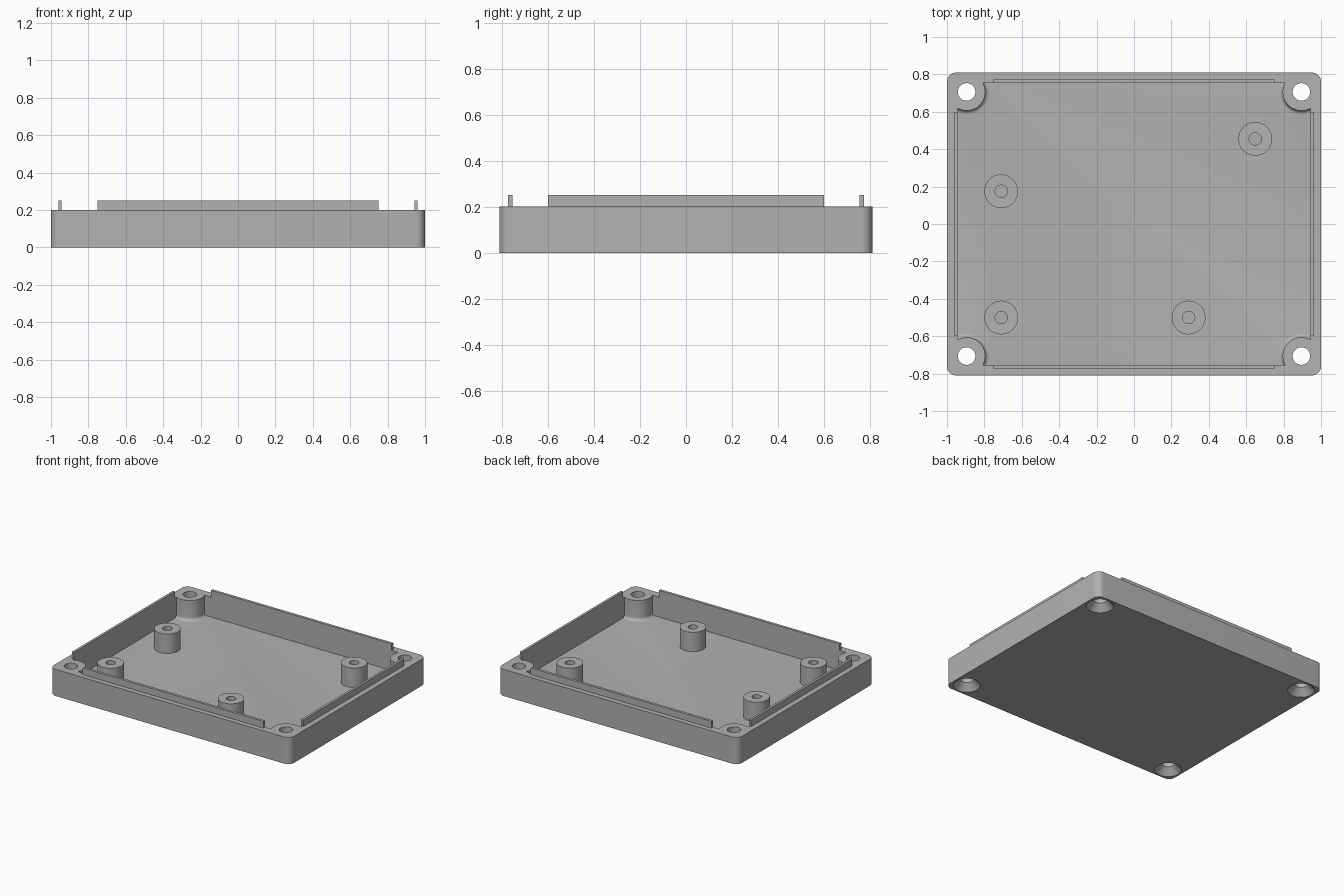
import bpy, bmesh, math

cube = bpy.data.objects.get("Cube")
if cube:
    bpy.data.objects.remove(cube, do_unlink=True)

# Main dimensions
HALF_X, HALF_Y, HEIGHT, FLOOR = 1.0, 0.81, 0.2, 0.05
CAV_X, CAV_Y = 0.943, 0.753
SCREW_X, SCREW_Y = 0.895, 0.706
POST_R, FILLET = 0.1, 0.022
CORNERS = [(sx * SCREW_X, sy * SCREW_Y) for sx in (-1, 1) for sy in (-1, 1)]

grey = bpy.data.materials.new("plain grey")
grey.use_nodes = True
colour = (0.445, 0.445, 0.445, 1)
grey.diffuse_color = colour
grey.node_tree.nodes["Principled BSDF"].inputs["Base Color"].default_value = colour


def make_object(name, bm):
    bmesh.ops.recalc_face_normals(bm, faces=bm.faces)
    mesh = bpy.data.meshes.new(name)
    bm.to_mesh(mesh)
    bm.free()
    mesh.materials.append(grey)
    obj = bpy.data.objects.new(name, mesh)
    bpy.context.collection.objects.link(obj)
    return obj


def box(name, x, y, z, round_corners=0):
    """Box from (min, max) pairs, with optional rounded vertical edges."""
    bm = bmesh.new()
    bmesh.ops.create_cube(bm, size=1)
    for v in bm.verts:
        v.co = [pair[0] if c < 0 else pair[1] for c, pair in zip(v.co, (x, y, z))]
    if round_corners:
        upright = [e for e in bm.edges if abs(e.verts[0].co.z - e.verts[1].co.z) > 0.01]
        bmesh.ops.bevel(bm, geom=upright, offset=round_corners, segments=10,
                        profile=0.5, affect='EDGES')
    return make_object(name, bm)


def lathe(name, profile, centre, steps=48):
    """Turn a closed (radius, height) profile around a vertical axis."""
    bm = bmesh.new()
    verts = [bm.verts.new((r, 0, z)) for r, z in profile]
    edges = [bm.edges.new((a, b)) for a, b in zip(verts, verts[1:] + verts[:1])]
    bmesh.ops.spin(bm, geom=verts + edges, cent=(0, 0, 0), axis=(0, 0, 1),
                   angle=2 * math.pi, steps=steps)
    bmesh.ops.remove_doubles(bm, verts=bm.verts, dist=0.0001)
    bmesh.ops.dissolve_degenerate(bm, edges=bm.edges, dist=0.0001)
    obj = make_object(name, bm)
    obj.location = (*centre, 0)
    return obj


def cut(target, cutter):
    """Subtract the cutter from the target and throw the cutter away."""
    cutter.hide_render = True
    mod = target.modifiers.new("cut", 'BOOLEAN')
    mod.operation, mod.solver, mod.object = 'DIFFERENCE', 'EXACT', cutter
    activate(target)
    bpy.ops.object.modifier_apply(modifier=mod.name)
    bpy.data.objects.remove(cutter, do_unlink=True)


def activate(obj):
    bpy.ops.object.select_all(action='DESELECT')
    obj.select_set(True)
    bpy.context.view_layer.objects.active = obj


def smooth(obj):
    activate(obj)
    bpy.ops.object.shade_smooth_by_angle(angle=math.radians(30))


# Tray body, hollowed around the four filleted corner posts
body = box("tray_body", (-HALF_X, HALF_X), (-HALF_Y, HALF_Y), (0, HEIGHT), 0.05)
cavity = box("cavity_cutter", (-CAV_X, CAV_X), (-CAV_Y, CAV_Y), (FLOOR, HEIGHT + 0.1))
arc = [(POST_R + FILLET * (1 - math.cos(t)), FLOOR + FILLET * (1 - math.sin(t)))
       for t in (math.radians(15 * i) for i in range(7))]
arc.reverse()
post = [(0, 0), (arc[0][0], 0)] + arc + [(POST_R, 0.4), (0, 0.4)]
for c in CORNERS:
    cut(cavity, lathe("post_cutter", post, c))
cut(body, cavity)

# Countersunk screw holes through the corners
screw = [(0, -0.05), (0.093, -0.05), (0.093, 0), (0.047, 0.05), (0.047, 0.3), (0, 0.3)]
for c in CORNERS:
    cut(body, lathe("screw_cutter", screw, c))
smooth(body)

# Thin locating lips on the rim
LIP = 0.25
for side, s in (("right", -1), ("left", 1)):
    xs = sorted((s * CAV_X, s * 0.961))
    box(side + "_lip", xs, (-0.6, 0.6), (HEIGHT, LIP))
for side, s in (("front", -1), ("back", 1)):
    ys = sorted((s * CAV_Y, s * 0.773))
    box(side + "_lip", (-0.752, 0.752), ys, (HEIGHT, LIP))

# Hollow standoffs on the floor
tube = [(0.033, FLOOR), (0.033, 0.196), (0.09, 0.196), (0.09, FLOOR)]
for i, c in enumerate([(-0.71, 0.175), (0.648, 0.455), (-0.71, -0.5), (0.292, -0.5)], 1):
    smooth(lathe(f"standoff_{i}", tube, c))
